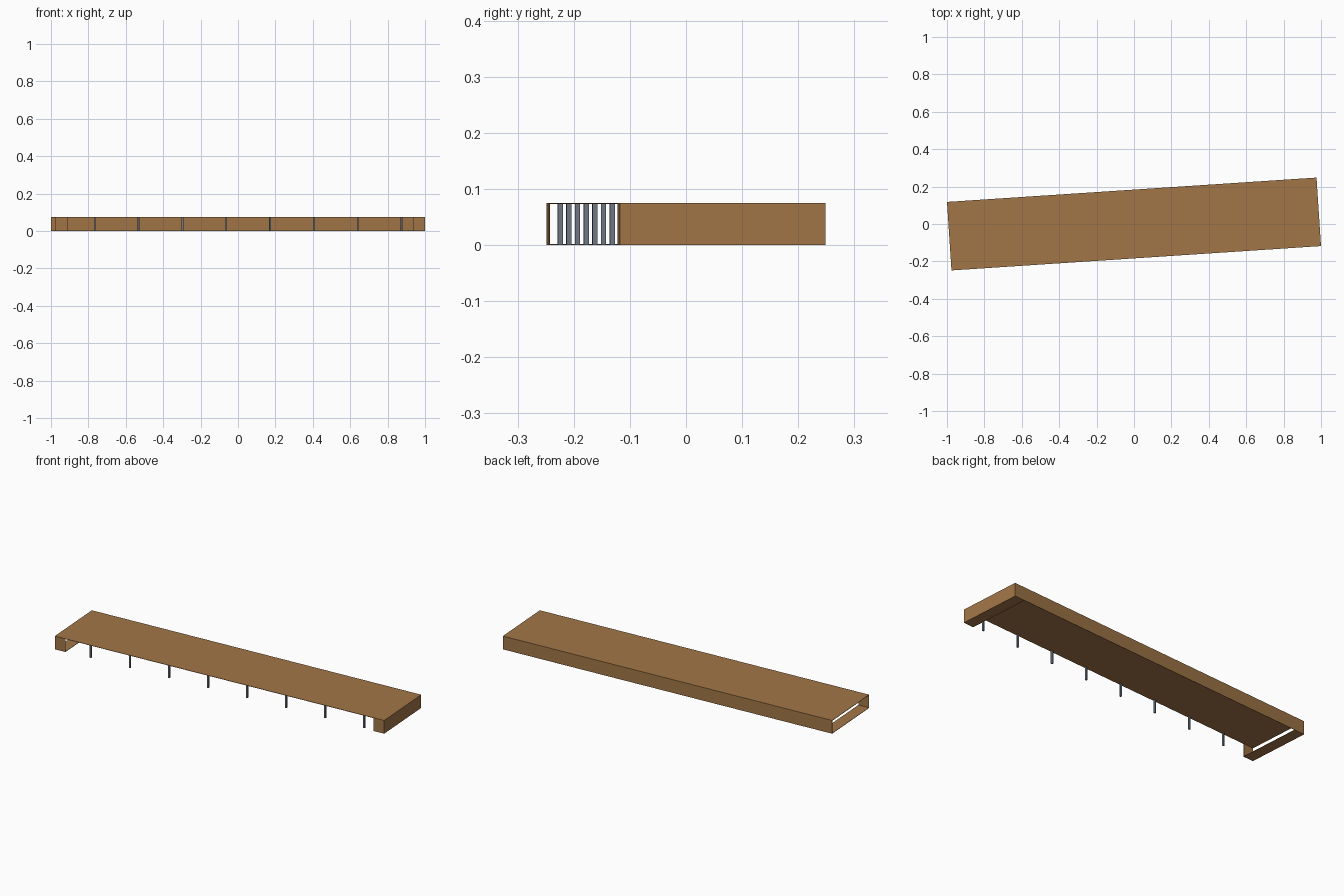
import bpy
import math
from mathutils import Matrix

if "Cube" in bpy.data.objects:
    bpy.data.objects.remove(bpy.data.objects["Cube"])

L, W, H = 1.98, 0.367, 0.075      # length, depth, height
T = 0.002                         # sheet thickness
LIP = 0.064                       # width of the end returns
ROT = Matrix.Rotation(math.radians(3.77), 4, 'Z')


def material(name, color):
    m = bpy.data.materials.new(name)
    m.diffuse_color = color
    m.use_nodes = True
    m.node_tree.nodes["Principled BSDF"].inputs["Base Color"].default_value = m.diffuse_color
    return m


wood = material("wood", (0.36, 0.18, 0.063, 1))
steel = material("steel", (0.16, 0.19, 0.23, 1))


def box(name, x0, x1, y0, y1, z0, z1, mat):
    """Box given by its extents in the counter's own axes, then turned in plan."""
    bpy.ops.mesh.primitive_cube_add(size=1)
    ob = bpy.context.object
    ob.name = name
    ob.data.transform(ROT @ Matrix.Translation(((x0 + x1) / 2, (y0 + y1) / 2, (z0 + z1) / 2))
                      @ Matrix.Diagonal((x1 - x0, y1 - y0, z1 - z0, 1)))
    ob.data.materials.append(mat)
    return ob


X, Y = L / 2, W / 2

# Thin top sheet, back panel and closed right end
box("top_panel", -X, X, -Y, Y, H - T, H, wood)
box("back_panel", -X, X, Y - T, Y, 0, H - T, wood)
box("right_end_panel", X - T, X, -Y, Y - T, 0, H - T, wood)

# Narrow front returns and bottom strips at both ends (left end stays open)
box("left_front_return", -X, -X + LIP, -Y, -Y + T, 0, H - T, wood)
box("right_front_return", X - LIP, X - T, -Y, -Y + T, 0, H - T, wood)
box("left_bottom_strip", -X, -X + LIP, -Y + T, Y - T, 0, T, wood)
box("right_bottom_strip", X - LIP, X - T, -Y + T, Y - T, 0, T, wood)

# Row of slim posts just behind the front edge
P = 0.009
for i in range(8):
    x = -0.779 + i * 0.2349
    y = -Y + 0.010
    box(f"front_post_{i + 1}", x - P / 2, x + P / 2, y - P / 2, y + P / 2, 0, H - T, steel)
